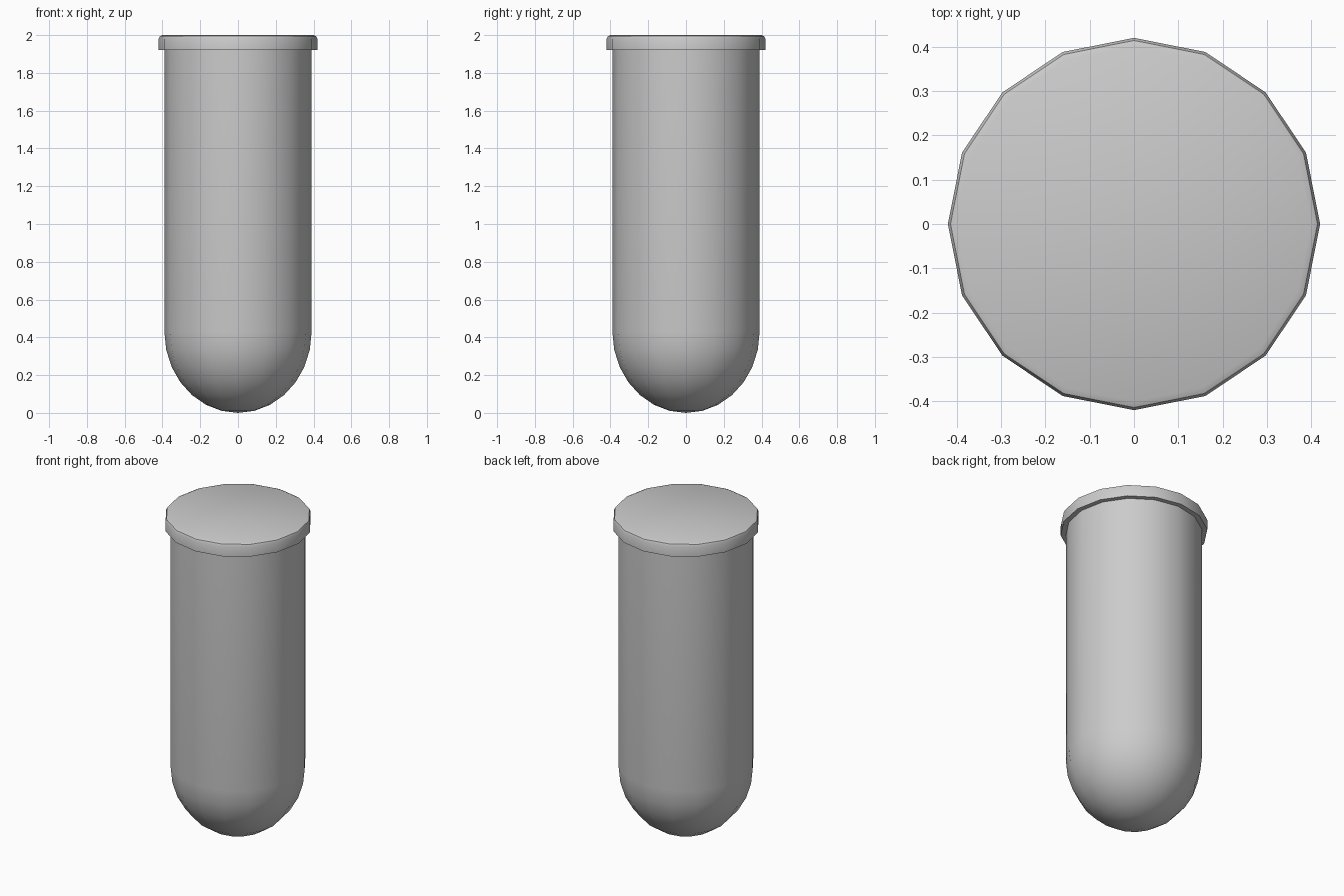
import bpy
import bmesh
import math

SIDES = 16

cube = bpy.data.objects.get("Cube")
if cube:
    bpy.data.objects.remove(cube, do_unlink=True)

grey = bpy.data.materials.new("plain_grey")
grey.use_nodes = True
colour = (0.6, 0.6, 0.6, 1)
grey.diffuse_color = colour
grey.node_tree.nodes["Principled BSDF"].inputs["Base Color"].default_value = colour


def lathe(name, profile):
    """Spin a (radius, height) profile around z; radius 0 makes a pole."""
    bm = bmesh.new()
    rings = []
    for r, z in profile:
        if r == 0:
            rings.append([bm.verts.new((0, 0, z))] * SIDES)
            continue
        angles = [2 * math.pi * i / SIDES for i in range(SIDES)]
        rings.append([bm.verts.new((r * math.cos(a), r * math.sin(a), z)) for a in angles])
    for low, high in zip(rings, rings[1:]):
        for i in range(SIDES):
            j = (i + 1) % SIDES
            corners = dict.fromkeys((low[i], low[j], high[j], high[i]))
            bm.faces.new(list(corners))
    # Close any open end with a flat cap
    for ring in (rings[0], rings[-1]):
        if len(set(ring)) > 1:
            bm.faces.new(ring)
    bmesh.ops.recalc_face_normals(bm, faces=bm.faces)
    mesh = bpy.data.meshes.new(name)
    bm.to_mesh(mesh)
    bm.free()
    mesh.materials.append(grey)
    obj = bpy.data.objects.new(name, mesh)
    bpy.context.collection.objects.link(obj)
    bpy.ops.object.select_all(action="DESELECT")
    obj.select_set(True)
    bpy.context.view_layer.objects.active = obj
    bpy.ops.object.shade_smooth_by_angle(angle=math.radians(40))
    return obj


# Tube with a rounded bottom
radius, dome, rings = 0.39, 0.43, 7
steps = [math.pi / 2 * k / rings for k in range(1, rings + 1)]
body = [(0, 0)] + [(radius * math.sin(t), dome * (1 - math.cos(t))) for t in steps]
lathe("tube_body", body + [(radius, 1.93)])

# Closed cap with a softened top edge
lathe("cap_rim", [(0.38, 1.92), (0.42, 1.92), (0.42, 1.98), (0.414, 1.994), (0.40, 2.0)])
